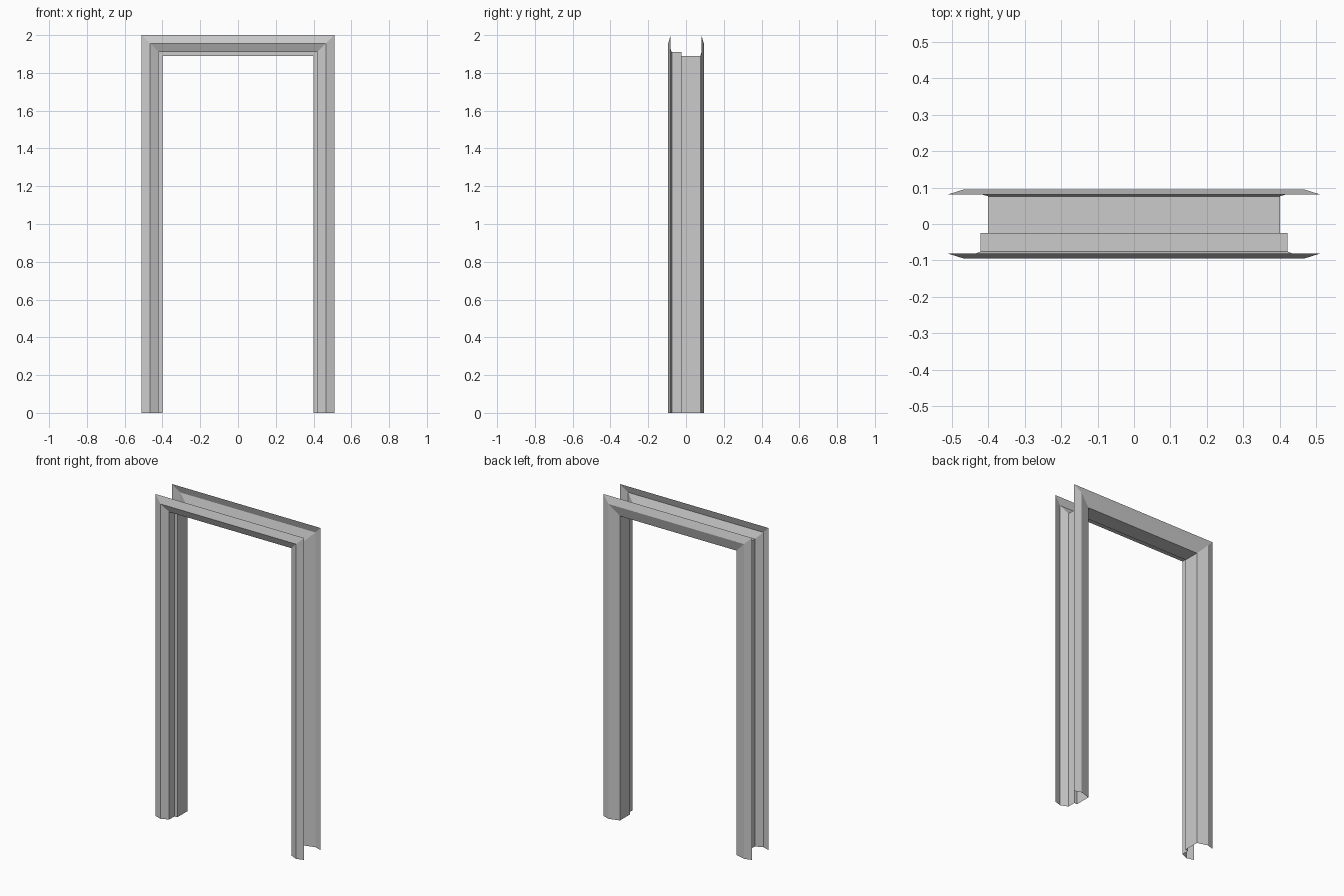
import bpy, bmesh

if "Cube" in bpy.data.objects:
    bpy.data.objects.remove(bpy.data.objects["Cube"])

# Folded sheet profile: (distance outward from the opening, depth y)
PROFILE = [(0.11, -0.081), (0.065, -0.095), (0.02, -0.075), (0.02, -0.024),
           (0.0, -0.024), (0.0, 0.076), (0.065, 0.095), (0.11, 0.081)]
HALF_OPENING, OPENING_TOP = 0.40, 1.89


def section(bm, place):
    return [bm.verts.new(place(d, y)) for d, y in PROFILE]


# Door frame: profile swept up, across and down with mitred corners
bm = bmesh.new()
rings = [
    section(bm, lambda d, y: (-HALF_OPENING - d, y, 0)),
    section(bm, lambda d, y: (-HALF_OPENING - d, y, OPENING_TOP + d)),
    section(bm, lambda d, y: (HALF_OPENING + d, y, OPENING_TOP + d)),
    section(bm, lambda d, y: (HALF_OPENING + d, y, 0)),
]
for a, b in zip(rings, rings[1:]):
    for i in range(len(PROFILE) - 1):
        bm.faces.new((a[i], a[i + 1], b[i + 1], b[i]))

mesh = bpy.data.meshes.new("door_frame")
bm.to_mesh(mesh)
bm.free()
frame = bpy.data.objects.new("door_frame", mesh)
bpy.context.collection.objects.link(frame)
